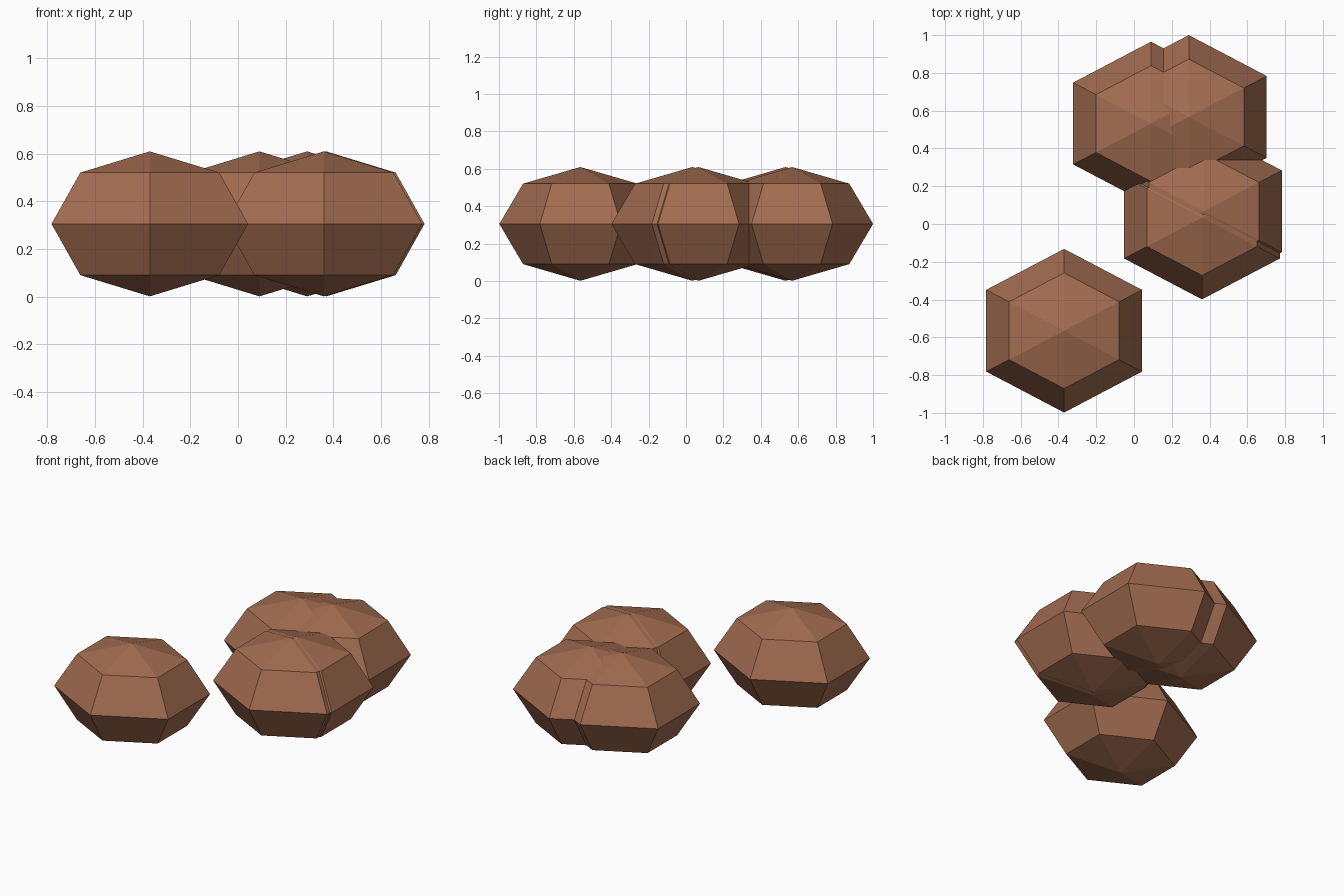
import bpy, bmesh
from math import pi, sin, cos

if "Cube" in bpy.data.objects:
    bpy.data.objects.remove(bpy.data.objects["Cube"])

SEGMENTS, BANDS = 6, 4
RADII = (0.476, 0.433, 0.304)

brown = bpy.data.materials.new("brown")
brown.diffuse_color = (0.36, 0.15, 0.08, 1)
brown.use_nodes = True
brown.node_tree.nodes["Principled BSDF"].inputs["Base Color"].default_value = brown.diffuse_color


def make_lump(name, x, y):
    """Faceted six-sided ball, made by spinning a half-round profile."""
    bm = bmesh.new()
    pts = [bm.verts.new((0, sin(pi * i / BANDS), cos(pi * i / BANDS)))
           for i in range(BANDS + 1)]
    edges = [bm.edges.new(p) for p in zip(pts, pts[1:])]
    bmesh.ops.spin(bm, geom=pts + edges, cent=(0, 0, 0), axis=(0, 0, 1),
                   angle=2 * pi, steps=SEGMENTS)
    bmesh.ops.remove_doubles(bm, verts=bm.verts, dist=1e-4)
    bmesh.ops.scale(bm, vec=RADII, verts=bm.verts)
    bmesh.ops.recalc_face_normals(bm, faces=bm.faces)
    mesh = bpy.data.meshes.new(name)
    bm.to_mesh(mesh)
    bm.free()
    mesh.materials.append(brown)
    ob = bpy.data.objects.new(name, mesh)
    ob.location = (x, y, 0.305)
    bpy.context.collection.objects.link(ob)


# One separate lump, one overlapping pair at the side, one pair at the back
make_lump("lone_lump", -0.37, -0.565)
make_lump("side_lump_a", 0.36, 0.034)
make_lump("side_lump_b", 0.37, 0.067)
make_lump("back_lump_a", 0.09, 0.532)
make_lump("back_lump_b", 0.29, 0.567)
